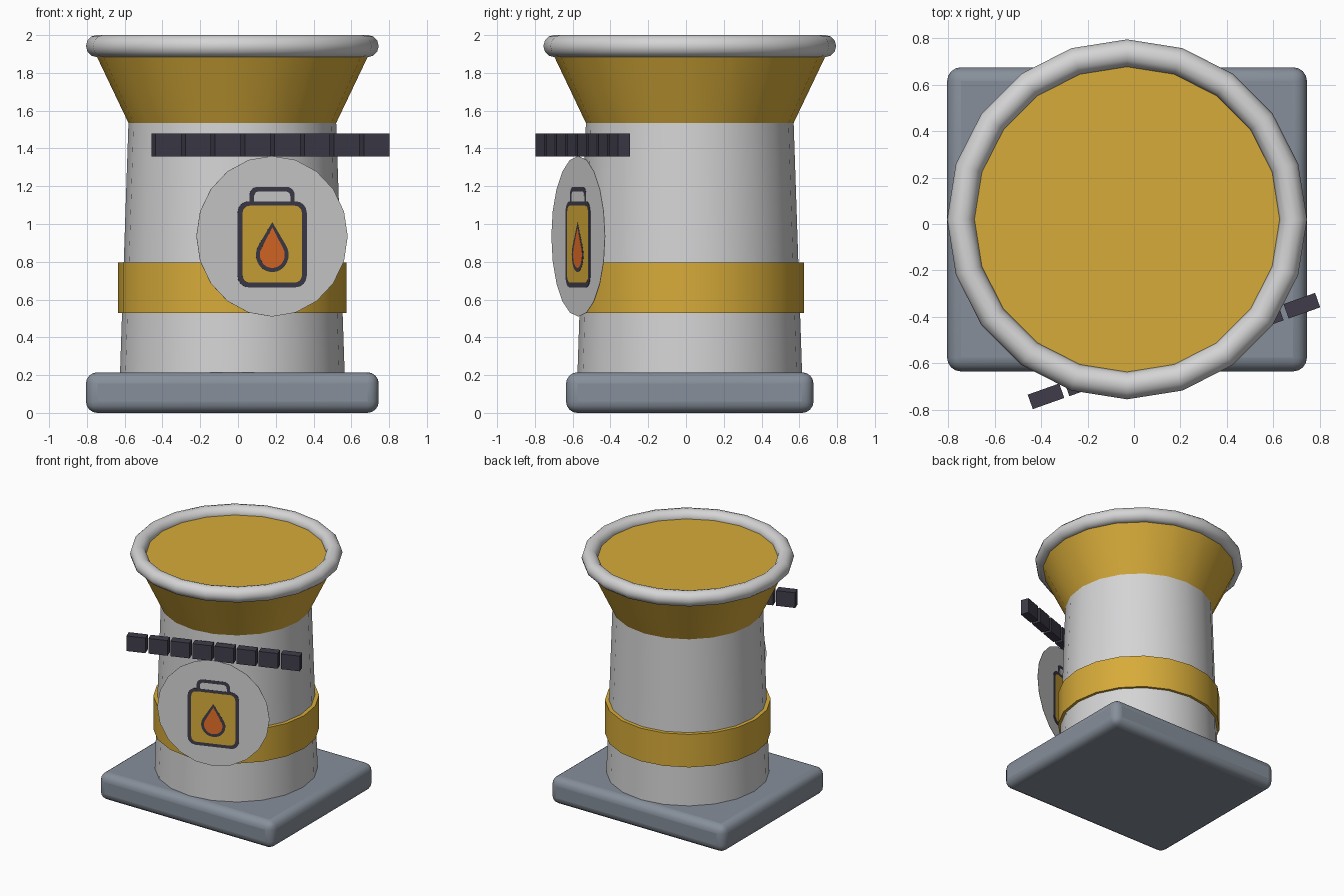
import bpy
import bmesh
from math import sin, cos, pi, acos, radians
from mathutils import Vector

cube = bpy.data.objects.get("Cube")
if cube:
    bpy.data.objects.remove(cube)


def material(name, rgb):
    m = bpy.data.materials.new(name)
    m.use_nodes = True
    m.diffuse_color = (*rgb, 1)
    m.node_tree.nodes["Principled BSDF"].inputs["Base Color"].default_value = (*rgb, 1)
    return m


WHITE = material("off_white", (0.66, 0.66, 0.67))
GOLD = material("gold", (0.68, 0.41, 0.042))
SLATE = material("slate_grey", (0.24, 0.275, 0.325))
DARK = material("dark_violet_grey", (0.05, 0.045, 0.068))
ORANGE = material("flame_orange", (0.77, 0.156, 0.02))

SIDES = 20
AXIS = Vector((-0.03, 0.02, 0))
TURN = radians(19.5)          # sign and slats face slightly to the left


def finish(obj, name, mat):
    obj.name = obj.data.name = name
    obj.data.materials.append(mat)
    bpy.ops.object.select_all(action='DESELECT')
    obj.select_set(True)
    bpy.context.view_layer.objects.active = obj
    bpy.ops.object.shade_smooth_by_angle(angle=radians(40))
    return obj


def drum(name, mat, r1, r2, z1, z2):
    bpy.ops.mesh.primitive_cone_add(vertices=SIDES, radius1=r1, radius2=r2, depth=z2 - z1,
                                    location=AXIS + Vector((0, 0, (z1 + z2) / 2)))
    return finish(bpy.context.object, name, mat)


def box(name, mat, size, loc, turn=0):
    bpy.ops.mesh.primitive_cube_add(size=1, location=loc, rotation=(0, 0, turn))
    obj = bpy.context.object
    obj.scale = size
    bpy.ops.object.transform_apply(location=False, rotation=False, scale=True)
    obj.data.materials.append(mat)
    obj.name = obj.data.name = name
    return obj


def plate(name, mat, outline, thickness):
    """Thin upright plate, centred on the plane of the sign."""
    bm = bmesh.new()
    face = bm.faces.new([bm.verts.new((u, -thickness / 2, v)) for u, v in outline])
    grown = bmesh.ops.extrude_face_region(bm, geom=[face])
    moved = [g for g in grown["geom"] if isinstance(g, bmesh.types.BMVert)]
    bmesh.ops.translate(bm, verts=moved, vec=(0, thickness, 0))
    bmesh.ops.recalc_face_normals(bm, faces=bm.faces)
    mesh = bpy.data.meshes.new(name)
    bm.to_mesh(mesh)
    bm.free()
    obj = bpy.data.objects.new(name, mesh)
    bpy.context.collection.objects.link(obj)
    obj.location = (0.18, -0.57, 0)
    obj.rotation_euler.z = TURN
    mesh.materials.append(mat)
    return obj


def rounded(half, low, high, r, steps=4):
    points = []
    corners = [(half - r, high - r), (r - half, high - r), (r - half, low + r), (half - r, low + r)]
    for i, (u, v) in enumerate(corners):
        for k in range(steps + 1):
            a = (i + k / steps) * pi / 2
            points.append((u + r * cos(a), v + r * sin(a)))
    return points


def drop(r, mid, tip, steps=16):
    start = acos(r / (tip - mid))
    arc = [start + (2 * pi - 2 * start) * k / steps for k in range(steps + 1)]
    return [(0, tip)] + [(r * sin(a), mid + r * cos(a)) for a in arc]


# Base slab with rounded edges
base = box("base", SLATE, (1.55, 1.31, 0.215), AXIS + Vector((0, 0, 0.1075)))
bevel = base.modifiers.new("rounding", 'BEVEL')
bevel.width = 0.06
bevel.segments = 4
bpy.ops.object.shade_smooth_by_angle(angle=radians(40))

# Tapered tower, band and flared top
drum("tower_body", WHITE, 0.595, 0.55, 0.2, 1.535)
drum("band", GOLD, 0.605, 0.605, 0.53, 0.795)
drum("flared_top", GOLD, 0.55, 0.744, 1.535, 1.942)

# Rim
bpy.ops.mesh.primitive_torus_add(major_segments=SIDES, minor_segments=12, major_radius=0.716,
                                 minor_radius=0.059, location=AXIS + Vector((0, 0, 1.942)))
finish(bpy.context.object, "rim", WHITE)

# Straight row of slats
along = Vector((cos(TURN), sin(TURN), 0))
for i in range(8):
    spot = Vector((0.172, -0.547, 1.418)) + along * (i - 3.5) * 0.167
    box(f"slat_{i + 1}", DARK, (0.144, 0.066, 0.122), spot, TURN)

# Round sign with a fuel can, seen from both sides
circle = [(0.425 * sin(2 * pi * k / SIDES), 0.935 + 0.425 * cos(2 * pi * k / SIDES)) for k in range(SIDES)]
plate("sign_disc", WHITE, circle, 0.002)
plate("can_handle", DARK, rounded(0.127, 1.05, 1.197, 0.045), 0.004)
plate("can_handle_gap", WHITE, rounded(0.102, 1.08, 1.172, 0.025), 0.0055)
plate("can_outline", DARK, rounded(0.194, 0.665, 1.12, 0.06), 0.007)
plate("can_fill", GOLD, rounded(0.167, 0.69, 1.097, 0.04), 0.008)
plate("flame_outline", DARK, drop(0.092, 0.837, 1.01), 0.009)
plate("flame_fill", ORANGE, drop(0.07, 0.837, 0.982), 0.0098)
